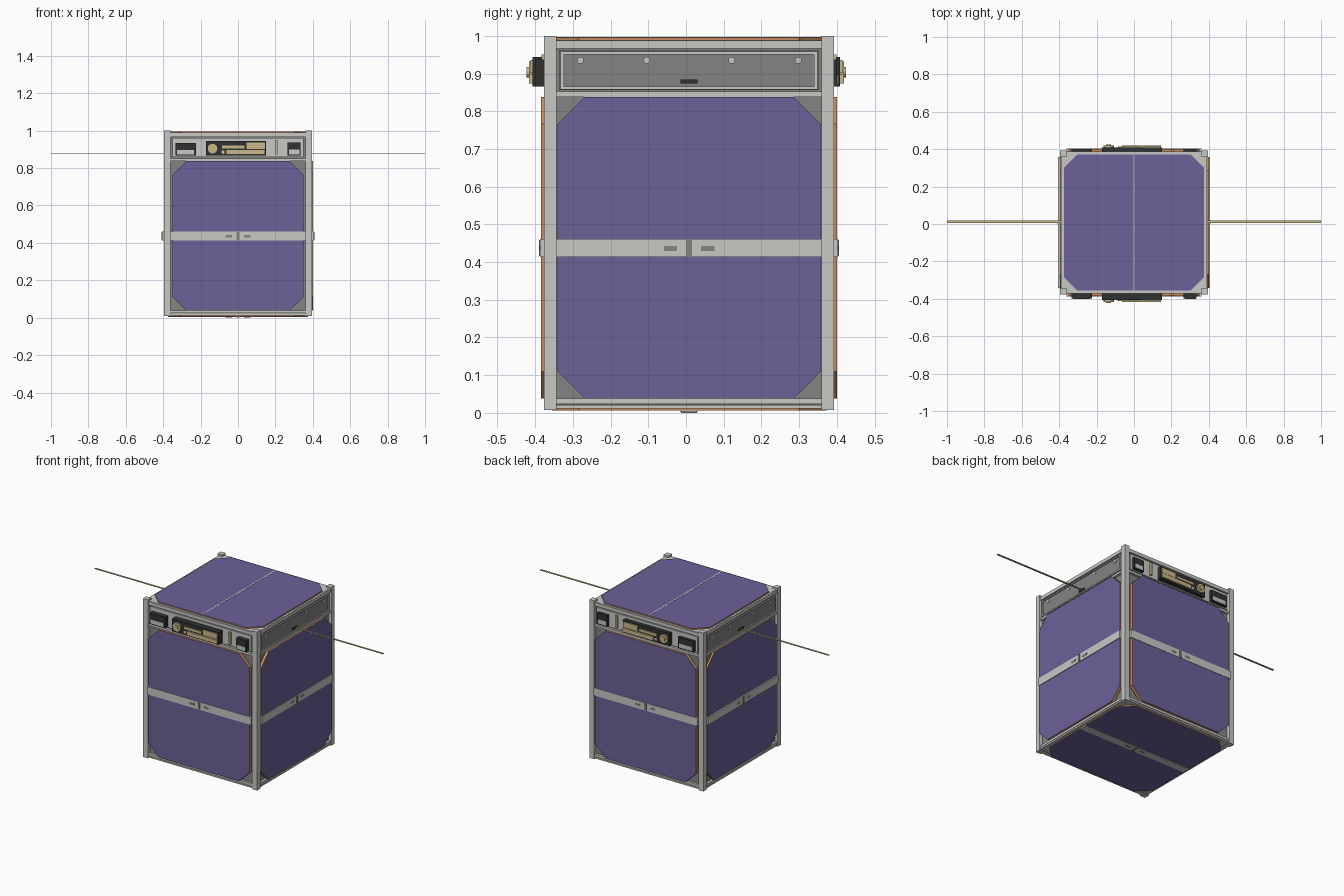
import bpy
import bmesh
from math import cos, sin, tau
from mathutils import Vector

cube = bpy.data.objects.get("Cube")
if cube:
    bpy.data.objects.remove(cube, do_unlink=True)


def material(name, r, g, b):
    m = bpy.data.materials.new(name)
    m.use_nodes = True
    m.diffuse_color = (r, g, b, 1)
    m.node_tree.nodes["Principled BSDF"].inputs["Base Color"].default_value = (r, g, b, 1)
    return m


PURPLE = material("solar purple", .15, .12, .32)
LIGHT = material("light aluminium", .58, .58, .56)
GREY = material("dark aluminium", .23, .23, .23)
BLACK = material("black plastic", .03, .032, .032)
TAN = material("brass tan", .60, .48, .26)
COPPER = material("copper edge", .58, .26, .11)

X, Y, Z = Vector((1, 0, 0)), Vector((0, 1, 0)), Vector((0, 0, 1))
CY = .008            # frame centre in y
HX, HY = .395, .385  # half size over the posts
LOW, HIGH = .008, 1.0


class Side:
    """A working plane: u and v run along it, d is the height above it."""

    def __init__(self, name, u, v, n, origin):
        self.name, self.u, self.v, self.n, self.o = name, u, v, n, Vector(origin)

    def prism(self, part, outline, d0, d1, mat, edge=None):
        bm = bmesh.new()
        rings = [[bm.verts.new(self.o + self.u * a + self.v * b + self.n * d)
                  for a, b in outline] for d in (d0, d1)]
        bm.faces.new(rings[0])
        bm.faces.new(rings[1])
        k = len(outline)
        for i in range(k):
            j = (i + 1) % k
            bm.faces.new((rings[0][i], rings[0][j], rings[1][j], rings[1][i]))
        bmesh.ops.recalc_face_normals(bm, faces=bm.faces)
        bm.normal_update()
        if edge:
            for f in bm.faces:
                f.material_index = 0 if f.normal.dot(self.n) > .9 else 1
        name = self.name + "_" + part
        me = bpy.data.meshes.new(name)
        bm.to_mesh(me)
        bm.free()
        for m in (mat, edge):
            if m:
                me.materials.append(m)
        ob = bpy.data.objects.new(name, me)
        bpy.context.collection.objects.link(ob)
        return ob

    def box(self, part, u0, u1, v0, v1, d0, d1, mat):
        return self.prism(part, [(u0, v0), (u1, v0), (u1, v1), (u0, v1)], d0, d1, mat)

    def disc(self, part, u, v, r, d0, d1, mat, n=24):
        ring = [(u + r * cos(tau * i / n), v + r * sin(tau * i / n)) for i in range(n)]
        return self.prism(part, ring, d0, d1, mat)

    def panel(self, hu, v0, v1, d0, d1, c=.072):
        # Solar panel with cut corners and copper edges
        pts = [(-hu + c, v0), (hu - c, v0), (hu, v0 + c), (hu, v1 - c),
               (hu - c, v1), (-hu + c, v1), (-hu, v1 - c), (-hu, v0 + c)]
        self.prism("solar_panel", pts, d0, d1, PURPLE, COPPER)

    def band(self, hu, v, d):
        # Cross strip with a centre tab and two slots
        self.box("cross_strip", -hu, hu, v - .024, v + .024, d - .015, d, LIGHT)
        self.box("centre_tab", -.008, .008, v - .021, v + .021, d, d + .003, GREY)
        for s in (-1, 1):
            a, b = sorted((s * .032, s * .067))
            self.box("strip_slot", a, b, v - .007, v + .006, d, d + .001, GREY)


front = Side("front", X, Z, -Y, (0, CY - HY, 0))
back = Side("back", X, Z, Y, (0, CY + HY, 0))
left = Side("left", Y, Z, X, (HX, CY, 0))
right = Side("right", Y, Z, -X, (-HX, CY, 0))
top = Side("top", X, Y, Z, (0, CY, HIGH))
bottom = Side("bottom", X, Y, -Z, (0, CY, LOW))
plan = Side("frame", X, Y, Z, (0, CY, 0))

# Inner body and four corner posts
plan.box("inner_body", -HX + .02, HX - .02, -HY + .02, HY - .02, .02, .982, GREY)
for sx in (-1, 1):
    for sy in (-1, 1):
        x0, x1 = sorted((sx * HX, sx * (HX - .034)))
        y0, y1 = sorted((sy * HY, sy * (HY - .034)))
        plan.box("corner_post", x0, x1, y0, y1, LOW, HIGH, LIGHT)

# Rails, solar panel and cross strip on each wall
for side, half, out in ((front, HX, .008), (back, HX, .008),
                        (left, HY, .006), (right, HY, .001)):
    w = half - .034
    for part, z0, z1 in (("bottom_rail", .012, .021), ("lower_rail", .024, .038),
                         ("middle_rail", .838, .852), ("top_rail", .967, .988)):
        side.box(part, -w, w, z0, z1, -.03, -.005, LIGHT)
    side.panel(.349, .038, .838, -.012, out)
    side.band(w, .437, .010)

# Connector strips, front and back
for side, lift in ((front, 0), (back, -.014)):
    side.box("connector_plate", -.35, .35, .86, .96, -.02, -.008, LIGHT)
    base = -.009
    side.box("wide_socket", -.335, -.225, .866, .935, base, .022 + lift, BLACK)
    side.box("wide_socket_tongue", -.325, -.235, .872, .897, base, .024 + lift, LIGHT)
    side.box("small_socket", .265, .335, .866, .937, base, .022 + lift, BLACK)
    side.box("small_socket_tongue", .272, .328, .872, .898, base, .024 + lift, LIGHT)
    side.box("main_connector", -.172, .15, .866, .944, base, .030 + lift, BLACK)
    side.disc("round_plug", -.136, .904, .028, base, .040 + lift, TAN)
    side.disc("round_plug_tip", -.136, .904, .014, base, .046 + lift, TAN)
    side.disc("small_pin", -.08, .885, .009, base, .034 + lift, LIGHT, 12)
    side.box("pin_row_low", -.065, .145, .873, .898, base, .040 + lift, TAN)
    side.box("pin_row_mid", -.085, .035, .906, .921, base, .036 + lift, TAN)
    side.box("pin_row_end", .045, .145, .902, .936, base, .036 + lift, TAN)
    side.box("slim_connector", .2, .212, .873, .95, base, .006, TAN)

# Antenna strips, left and right
for side in (left, right):
    side.box("antenna_cover", -.345, .345, .856, .963, -.021, -.010, GREY)
    w = .341
    for part, u0, u1, z0, z1 in (("cover_sill", -w, w, .858, .866),
                                 ("cover_lintel", -w, w, .951, .958),
                                 ("cover_jamb", -w, -w + .009, .866, .951),
                                 ("cover_jamb", w - .009, w, .866, .951)):
        side.box(part, u0, u1, z0, z1, -.010, -.004, LIGHT)
    for u in (-.288, -.112, .113, .290):
        side.disc("cover_screw", u, .935, .009, -.010, -.006, LIGHT, 12)
    side.box("antenna_slot", -.023, .023, .873, .884, -.010, -.005, BLACK)
    side.box("antenna_tape", -.002, .010, .877, .880, -.012, 1 - HX, TAN)

# Roof
top.box("roof_plate", -HX + .012, HX - .012, -HY + .012, HY - .012, -.02, -.011, LIGHT)
top.panel(.375, -.364, .364, -.011, -.004)
top.box("panel_seam", -.004, .004, -.364, .364, -.004, -.003, LIGHT)

# Floor
bottom.box("floor_plate", -HX + .012, HX - .012, -HY + .012, HY - .012, -.014, -.006, LIGHT)
bottom.panel(.375, -.364, .364, -.006, .002)
bottom.band(.375, 0, .005)
